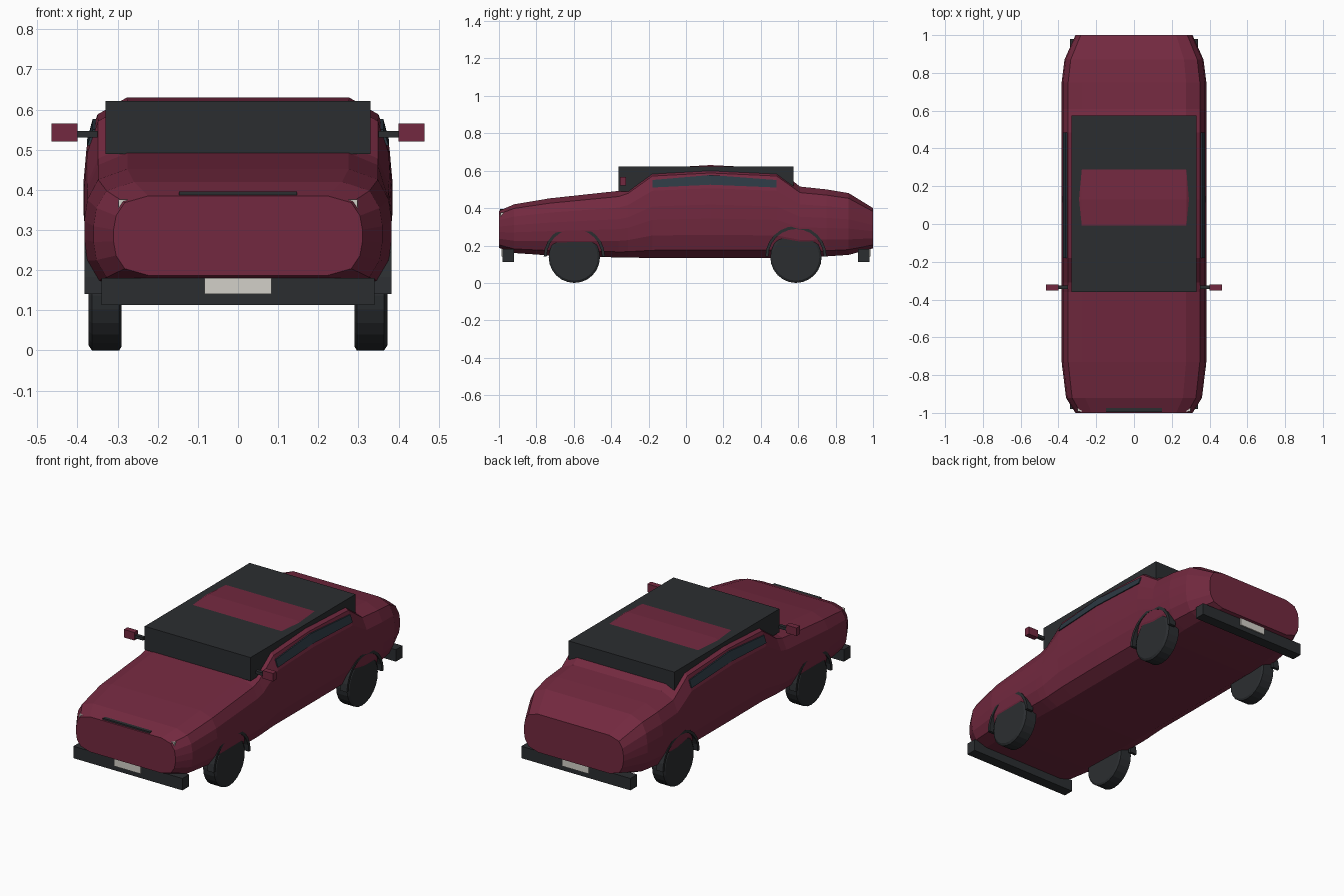
import bpy, bmesh, math
from mathutils import Matrix

if "Cube" in bpy.data.objects:
    bpy.data.objects.remove(bpy.data.objects["Cube"])


def material(name, color):
    m = bpy.data.materials.new(name)
    m.diffuse_color = (*color, 1)
    m.use_nodes = True
    m.node_tree.nodes["Principled BSDF"].inputs["Base Color"].default_value = m.diffuse_color
    return m


RED = material("burgundy paint", (0.17, 0.022, 0.05))
DARK = material("dark trim", (0.024, 0.027, 0.03))
GLASS = material("tinted glass", (0.025, 0.04, 0.055))
WHITE = material("off white", (0.65, 0.63, 0.58))


def finish(name, bm, mat):
    bmesh.ops.recalc_face_normals(bm, faces=bm.faces)
    me = bpy.data.meshes.new(name)
    bm.to_mesh(me)
    bm.free()
    me.materials.append(mat)
    ob = bpy.data.objects.new(name, me)
    bpy.context.collection.objects.link(ob)
    return ob


def box(name, x, y, z, mat):
    bm = bmesh.new()
    size = [b - a for a, b in (x, y, z)]
    mid = [(a + b) / 2 for a, b in (x, y, z)]
    bmesh.ops.create_cube(bm, size=1, matrix=Matrix.Translation(mid) @ Matrix.Diagonal((*size, 1)))
    return finish(name, bm, mat)


def loft(name, rings, mat, closed=False):
    bm = bmesh.new()
    vs = [[bm.verts.new(p) for p in r] for r in rings]
    n = len(vs[0])
    pairs = list(zip(vs, vs[1:])) + ([(vs[-1], vs[0])] if closed else [])
    for a, b in pairs:
        for i in range(n):
            j = (i + 1) % n
            bm.faces.new((a[i], a[j], b[j], b[i]))
    if not closed:
        bm.faces.new(vs[0])
        bm.faces.new(vs[-1])
    return finish(name, bm, mat)


# body shell: rounded cross-section lofted along the car
quarter = [(1, 0.15), (0.98, 0.5), (0.91, 0.83), (0.72, 1)]
half = quarter + [(-u, v) for u, v in reversed(quarter)]
section = half + [(-u, -v) for u, v in half]
# y, half width, bottom, top
stations = [(-1, .31, .187, .385), (-.92, .36, .16, .42), (-.73, .383, .147, .452),
            (-.36, .383, .136, .492), (-.31, .383, .135, .51), (-.18, .383, .134, .612),
            (.13, .385, .133, .63), (.485, .383, .134, .612), (.61, .383, .135, .515),
            (.75, .383, .142, .5), (.87, .368, .15, .48), (1, .31, .185, .4)]
loft("body", [[(w * u, y, (b + t) / 2 + (t - b) / 2 * v) for u, v in section]
              for y, w, b, t in stations], RED)

# cabin top, hood slot
box("cabin_block", (-.33, .33), (-.36, .575), (.49, .622), DARK)
box("hood_slot", (-.147, .147), (-.995, -.97), (.38, .396), DARK)

# bumpers and plates at both ends
for end, s in (("front", -1), ("rear", 1)):
    box(end + "_bumper", (-.34, .34), sorted((.92 * s, .98 * s)), (.113, .18), DARK)
    box(end + "_plate", (-.083, .083), sorted((.975 * s, .987 * s)), (.14, .181), WHITE)

for side, s in (("left", -1), ("right", 1)):
    # mirrors and headlights
    box(side + "_mirror_arm", sorted((.35 * s, .41 * s)), (-.345, -.325), (.53, .547), DARK)
    box(side + "_mirror", sorted((.4 * s, .465 * s)), (-.352, -.32), (.52, .565), RED)
    box(side + "_headlight", sorted((.275 * s, .298 * s)), (-.992, -.96), (.355, .376), WHITE)

    # side window strip following the roof line
    strip = [(-.18, .51, .55), (.13, .525, .577), (.485, .51, .55)]
    loft(side + "_window", [[(.34 * s, y, b), (.376 * s, y, b), (.362 * s, y, t), (.33 * s, y, t)]
                            for y, b, t in strip], GLASS)

    for end, yc in (("front", -.597), ("rear", .588)):
        # wheel with chamfered shoulders
        rings = []
        for x, r in ((.29, .127), (.296, .137), (.364, .137), (.372, .125)):
            rings.append([(x * s, yc + r * math.sin(a), .137 + r * math.cos(a))
                          for a in (2 * math.pi * i / 24 for i in range(24))])
        loft(f"{end}_{side}_wheel", rings, DARK)

        # half-ring wheel arch
        rings = []
        for i in range(13):
            a = math.pi * i / 12
            rings.append([(x * s, yc + r * math.cos(a), .14 + r * math.sin(a))
                          for x, r in ((.34, .148), (.382, .148), (.382, .164), (.34, .164))])
        loft(f"{end}_{side}_arch", rings, DARK)
